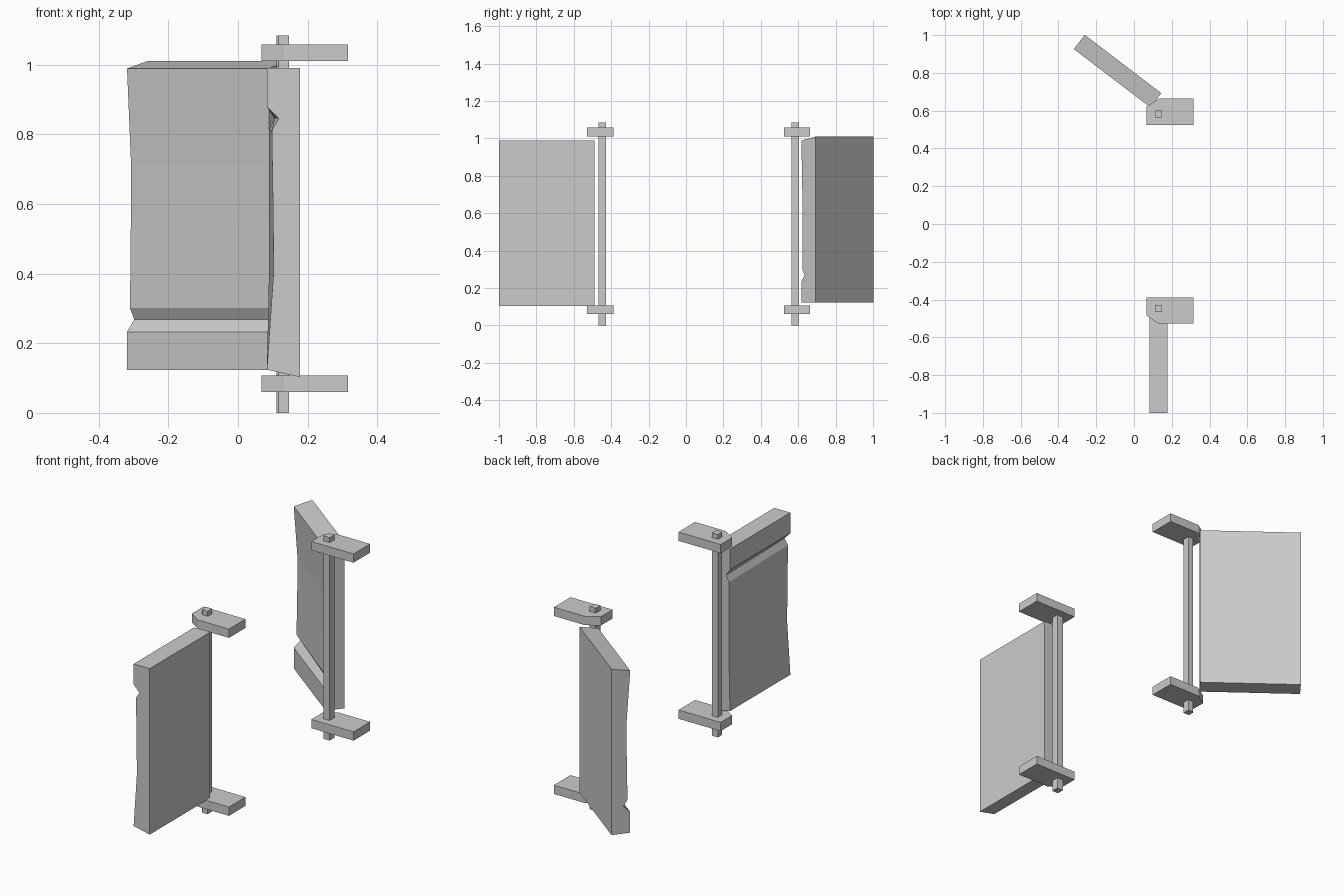
import bpy, bmesh, math
from mathutils import Matrix, Vector

if "Cube" in bpy.data.objects:
    bpy.data.objects.remove(bpy.data.objects["Cube"])


def loft(name, ring_a, ring_b, matrix=None):
    """Closed solid between two matching rings of points."""
    bm = bmesh.new()
    a = [bm.verts.new(p) for p in ring_a]
    b = [bm.verts.new(p) for p in ring_b]
    n = len(a)
    bm.faces.new(a)
    bm.faces.new(b[::-1])
    for i in range(n):
        j = (i + 1) % n
        bm.faces.new((a[j], a[i], b[i], b[j]))
    if matrix:
        bm.transform(matrix)
    bmesh.ops.recalc_face_normals(bm, faces=bm.faces[:])
    me = bpy.data.meshes.new(name)
    bm.to_mesh(me)
    bm.free()
    ob = bpy.data.objects.new(name, me)
    bpy.context.collection.objects.link(ob)
    return ob


def prism(name, outline, z0, z1):
    return loft(name, [(x, y, z0) for x, y in outline],
                [(x, y, z1) for x, y in outline])


# Hinge outlines seen from above, each with one clipped corner
BRACKET = [(0.067, -0.388), (0.067, -0.485), (0.132, -0.528), (0.316, -0.528), (0.316, -0.388)]
POST = [(0.111, -0.428), (0.111, -0.461), (0.117, -0.467), (0.147, -0.467), (0.147, -0.428)]

for side in ("near", "far"):
    # far hinge mirrors the near one
    place = (lambda p: p) if side == "near" else (lambda p: (p[0], 0.136 - p[1]))
    prism(side + "_hinge_post", [place(p) for p in POST], 0.0, 1.084)
    for level, z in (("lower", 0.06), ("upper", 1.011)):
        prism(f"{side}_{level}_bracket", [place(p) for p in BRACKET], z, z + 0.047)

# Worn shutter section: heights with wear depth at the free and hinge ends
WEAR = [(0.99, 0.0, 0.0), (0.88, 0.0, 0.0), (0.845, 0.034, 0.022), (0.812, 0.014, 0.006),
        (0.56, 0.018, 0.006), (0.40, 0.019, 0.006), (0.124, 0.0, 0.0)]
LENGTH, THICK = 0.51, 0.095


def section(column, y):
    outer = [(row[column], y, row[0]) for row in WEAR]
    return outer + [(THICK, y, 0.103), (THICK, y, 0.99)]


# Near shutter stands square, far shutter is flipped over and swung open
poses = {
    "near": Matrix.Translation((0.083, -0.49, 0)),
    "far": Matrix.Translation((0.087, 0.617, 1.113))
    @ Matrix.Rotation(math.radians(52.7), 4, 'Z')
    @ Matrix.Rotation(math.pi, 4, 'X'),
}
for side, pose in poses.items():
    loft(side + "_shutter", section(1, -LENGTH), section(2, 0.0), pose)
